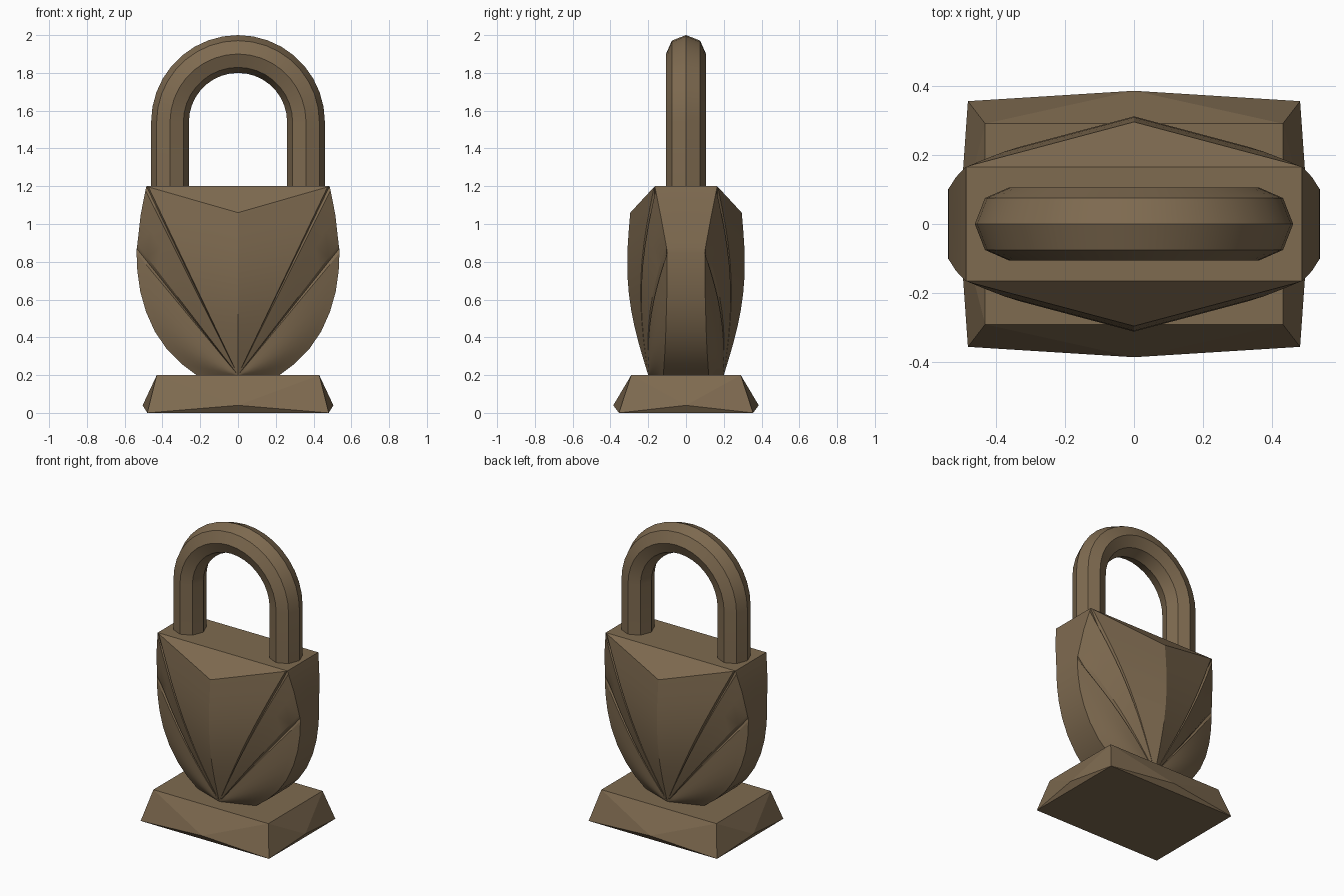
import bpy, bmesh, math
from mathutils import Vector

if "Cube" in bpy.data.objects:
    bpy.data.objects.remove(bpy.data.objects["Cube"])

brown = bpy.data.materials.new("dull brown")
brown.diffuse_color = (0.21, 0.145, 0.08, 1)
brown.use_nodes = True
brown.node_tree.nodes["Principled BSDF"].inputs["Base Color"].default_value = brown.diffuse_color


def finish(name, bm, smooth=None):
    bmesh.ops.remove_doubles(bm, verts=bm.verts, dist=0.0005)
    bmesh.ops.recalc_face_normals(bm, faces=bm.faces)
    me = bpy.data.meshes.new(name)
    bm.to_mesh(me)
    bm.free()
    me.materials.append(brown)
    ob = bpy.data.objects.new(name, me)
    bpy.context.scene.collection.objects.link(ob)
    if smooth:
        bpy.ops.object.select_all(action='DESELECT')
        ob.select_set(True)
        bpy.context.view_layer.objects.active = ob
        bpy.ops.object.shade_smooth_by_angle(angle=math.radians(smooth))
    return ob


def face(bm, pts):
    clean = []
    for p in pts:
        if all((Vector(p) - q).length > 1e-5 for q in clean):
            clean.append(Vector(p))
    if len(clean) > 2:
        bm.faces.new([bm.verts.new(p) for p in clean])


# Base: tapered slab whose lower sides bulge to a point in the middle
bm = bmesh.new()
signs = [(-1, -1), (1, -1), (1, 1), (-1, 1)]
top = [(x * 0.43, y * 0.29, 0.2) for x, y in signs]
low = [(x * 0.48, y * 0.355, 0.005) for x, y in signs]
mid = [(0, -0.385, 0.04), (0.505, 0, 0.04), (0, 0.385, 0.04), (-0.505, 0, 0.04)]
face(bm, top)
face(bm, [(x, y, 0) for x, y, z in low])
for i in range(4):
    j = (i + 1) % 4
    a, b = [(p[0], p[1], 0) for p in (low[i], low[j])]
    face(bm, [top[i], top[j], mid[i]])
    face(bm, [top[i], mid[i], a])
    face(bm, [top[j], b, mid[i]])
    face(bm, [a, mid[i], b])
finish("base", bm)

# Body: each quarter is a fan of bowed rays from the lower point to the rim
# rim entries: x, y, z, bow of the ray, groove depth
rim = [
    (0, 0.295, 1.06, 0.055, 0),
    (0.474, 0.169, 1.196, 0.055, 0),
    (0.485, 0.165, 1.2, 0.055, 0.016),
    (0.490, 0.161, 1.178, 0.055, 0),
    (0.515, 0.135, 1.05, 0.047, 0),
    (0.533, 0.106, 0.892, 0.036, 0),
    (0.536, 0.102, 0.87, 0.035, 0.016),
    (0.537, 0.100, 0.846, 0.034, 0),
    (0.533, 0.100, 0.75, 0.032, 0),
    (0.517, 0.101, 0.64, 0.030, 0),
    (0.487, 0.104, 0.535, 0.027, 0),
    (0.440, 0.107, 0.43, 0.023, 0),
    (0.375, 0.111, 0.335, 0.017, 0),
    (0.300, 0.116, 0.26, 0.009, 0),
    (0.220, 0.120, 0.2, 0, 0),
]
APEX = Vector((0, 0.2, 0.2))
N = 10


def ray(entry):
    x, y, z, bow, depth = entry
    pts = []
    for k in range(N + 1):
        t = k / N
        p = APEX.lerp(Vector((x, y, z)), t)
        p.y += bow * math.sin(math.pi * t)
        if 0 < k < N:
            p.y -= depth
        pts.append(p)
    return pts


rays = [ray(e) for e in rim]
bm = bmesh.new()
for sx, sy in signs:
    def m(*pts):
        face(bm, [(p[0] * sx, p[1] * sy, p[2]) for p in pts])
    # fan surface
    for a, b in zip(rays, rays[1:]):
        for k in range(N):
            m(a[k], b[k], b[k + 1], a[k + 1])
    # sloping triangle under the top edge
    m((0, 0.165, 1.2), rays[0][N], rays[1][N], rays[2][N])
    # flat top and bottom
    m((0, 0, 1.2), (0.485, 0, 1.2), rays[2][N], (0, 0.165, 1.2))
    m((0, 0, 0.2), (0.22, 0, 0.2), rays[-1][N], APEX)
    # curved side strip
    for a, b in zip(rays[2:], rays[3:]):
        p, q = a[N], b[N]
        m(p, q, (q.x, 0, q.z), (p.x, 0, p.z))
finish("lock_body", bm, 22)

# Shackle: octagonal bar swept along an upside-down U
path = [(-0.36, 1.17, math.pi)]
ARC = 18
for i in range(ARC + 1):
    a = math.pi * (1 - i / ARC)
    path.append((0.36 * math.cos(a), 1.54 + 0.36 * math.sin(a), a))
path.append((0.36, 1.17, 0))
bm = bmesh.new()
rings = []
for x, z, a in path:
    ring = []
    for s in range(8):
        b = s * math.pi / 4
        r = 0.1 * math.cos(b)
        ring.append((x + r * math.cos(a), 0.106 * math.sin(b), z + r * math.sin(a)))
    rings.append(ring)
for r0, r1 in zip(rings, rings[1:]):
    for s in range(8):
        t = (s + 1) % 8
        face(bm, [r0[s], r0[t], r1[t], r1[s]])
face(bm, rings[0])
face(bm, rings[-1])
finish("shackle", bm, 30)
